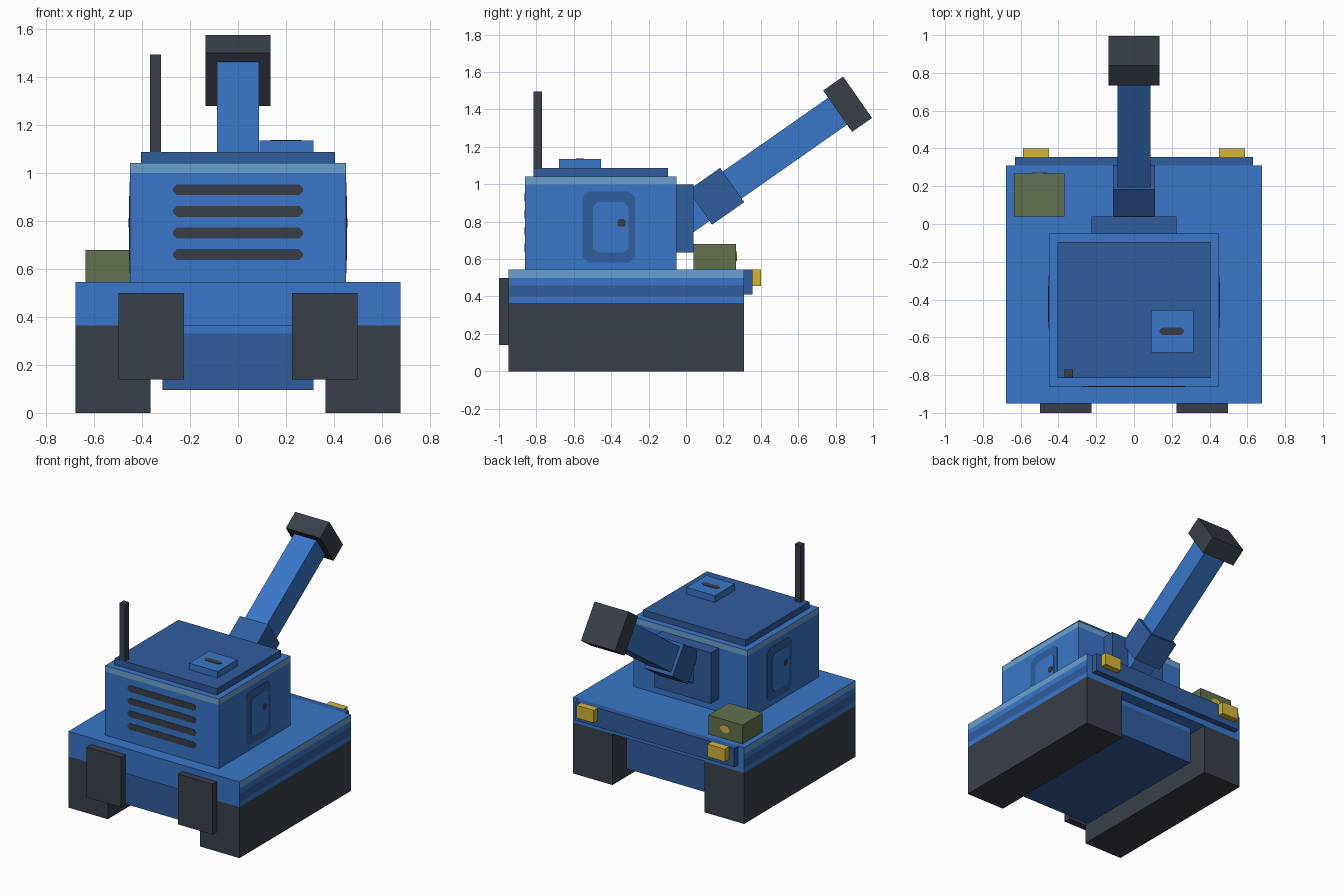
import bpy, bmesh, math
from mathutils import Matrix, Vector

cube = bpy.data.objects.get("Cube")
if cube:
    bpy.data.objects.remove(cube, do_unlink=True)


def material(name, rgb):
    lin = [(c / 255 / 12.92) if c < 11 else ((c / 255 + 0.055) / 1.055) ** 2.4 for c in rgb]
    m = bpy.data.materials.new(name)
    m.use_nodes = True
    m.diffuse_color = (*lin, 1)
    m.node_tree.nodes["Principled BSDF"].inputs["Base Color"].default_value = (*lin, 1)
    return m


BLUE = material("blue", (57, 118, 200))
NAVY = material("dark blue", (48, 93, 158))
PALE = material("pale blue", (104, 160, 208))
DARK = material("charcoal", (57, 62, 73))
GREEN = material("olive green", (97, 113, 80))
YELLOW = material("yellow", (212, 182, 53))


def finish(name, bm, mats):
    mesh = bpy.data.meshes.new(name)
    bmesh.ops.recalc_face_normals(bm, faces=bm.faces)
    bm.to_mesh(mesh)
    bm.free()
    for m in mats:
        mesh.materials.append(m)
    ob = bpy.data.objects.new(name, mesh)
    bpy.context.collection.objects.link(ob)
    return ob


def box(name, x, y, z, *mats, cuts=(), rule=None):
    """Box from (min, max) ranges, cut at heights and coloured by a rule."""
    bm = bmesh.new()
    bmesh.ops.create_cube(bm, size=1)
    for v in bm.verts:
        v.co = [r[0] + (c + 0.5) * (r[1] - r[0]) for c, r in zip(v.co, (x, y, z))]
    for h in cuts:
        bmesh.ops.bisect_plane(bm, geom=bm.verts[:] + bm.edges[:] + bm.faces[:],
                               plane_co=(0, 0, h), plane_no=(0, 0, 1))
    bm.normal_update()
    if rule:
        for f in bm.faces:
            f.material_index = rule(f.normal, f.calc_center_median().z)
    return finish(name, bm, mats)


def plate(name, centre, right, up, w, h, chamfer, thick, mat):
    """Thin plate with clipped corners, facing along right x up."""
    right, up = Vector(right), Vector(up)
    a, b = w / 2, h / 2
    outline = []
    for sx, sy in ((1, 1), (-1, 1), (-1, -1), (1, -1)):
        pair = [(sx * a, sy * (b - chamfer)), (sx * (a - chamfer), sy * b)]
        outline += pair if sx * sy > 0 else pair[::-1]
    bm = bmesh.new()
    verts = [bm.verts.new(Vector(centre) + right * u + up * v) for u, v in outline]
    face = bm.faces.new(verts)
    new = bmesh.ops.extrude_face_region(bm, geom=[face])["geom"]
    bmesh.ops.translate(bm, vec=right.cross(up) * thick,
                        verts=[g for g in new if isinstance(g, bmesh.types.BMVert)])
    bmesh.ops.remove_doubles(bm, verts=bm.verts, dist=1e-5)
    return finish(name, bm, [mat])


def pair_box(name, x, y, z, mat):
    box("left_" + name, x, y, z, mat)
    box("right_" + name, (-x[1], -x[0]), y, z, mat)


# Running gear and hull
pair_box("track", (0.365, 0.677), (-0.95, 0.31), (0, 0.365), DARK)
box("lower_hull", (-0.315, 0.315), (-0.86, 0.22), (0.095, 0.37), NAVY, BLUE,
    cuts=[0.33], rule=lambda n, z: int(z > 0.33 and abs(n.z) < 0.5))


def hull_bands(n, z):
    if abs(n.x) < 0.5:
        return 0
    return 2 if z > 0.5 else 1 if 0.4 < z < 0.46 else 0


box("upper_hull", (-0.677, 0.677), (-0.95, 0.31), (0.365, 0.545), BLUE, NAVY, PALE,
    cuts=[0.4, 0.46, 0.5], rule=hull_bands)
box("bow_plate", (-0.63, 0.63), (0.31, 0.355), (0.41, 0.545), NAVY)
pair_box("headlight", (0.45, 0.587), (0.355, 0.4), (0.455, 0.545), YELLOW)
pair_box("exhaust_box", (0.225, 0.498), (-1.0, -0.95), (0.14, 0.5), DARK)

# Stowage box with its latch
box("stowage_box", (-0.635, -0.367), (0.04, 0.268), (0.545, 0.68), GREEN)
plate("stowage_latch", (-0.5, 0.268, 0.615), (-1, 0, 0), (0, 0, 1), 0.08, 0.05, 0.02, 0.004, YELLOW)

# Turret with a pale band under the roof
box("turret", (-0.45, 0.45), (-0.86, -0.05), (0.545, 1.042), BLUE, PALE,
    cuts=[1.0], rule=lambda n, z: int(z > 1.0 and abs(n.z) < 0.5))
box("turret_roof", (-0.405, 0.405), (-0.815, -0.095), (1.042, 1.088), NAVY)
box("hatch", (0.09, 0.315), (-0.68, -0.455), (1.088, 1.135), BLUE)
plate("hatch_handle", (0.2, -0.567, 1.135), (1, 0, 0), (0, 1, 0), 0.13, 0.04, 0.015, 0.003, DARK)
box("antenna", (-0.367, -0.322), (-0.815, -0.77), (1.088, 1.495), DARK)

# Rear vents
for i in range(4):
    plate(f"vent_{i + 1}", (0, -0.86, 0.66 + 0.09 * i), (1, 0, 0), (0, 0, 1),
          0.54, 0.045, 0.015, 0.003, DARK)

# Side doors, each with frame, panel and handle
for side, s in (("left", 1), ("right", -1)):
    right, up = (0, s, 0), (0, 0, 1)
    for part, dy, z, w, h, chamfer, thick, mat in (
            ("frame", 0, 0.772, 0.28, 0.38, 0.03, 0.002, NAVY),
            ("panel", 0.01, 0.77, 0.19, 0.27, 0.025, 0.004, BLUE),
            ("handle", 0.068, 0.793, 0.045, 0.04, 0.01, 0.006, DARK)):
        plate(f"{side}_door_{part}", (s * 0.45, -0.413 + s * dy, z), right, up,
              w, h, chamfer, thick, mat)

# Gun: parts lie along local y and are tilted up about the muzzle centre
box("gun_mount", (-0.225, 0.225), (-0.05, 0.04), (0.635, 1.0), NAVY)
tilt = Matrix.Translation((0, 0.864, 1.428)) @ Matrix.Rotation(math.radians(35), 4, "X")
for name, half, start, end, mat in (("barrel_sleeve", 0.112, -0.963, -0.753, NAVY),
                                    ("barrel", 0.088, -1.09, -0.05, BLUE),
                                    ("muzzle", 0.135, -0.065, 0.065, DARK)):
    gun = box(name, (-half, half), (start, end), (-half, half), mat)
    gun.data.transform(tilt)
